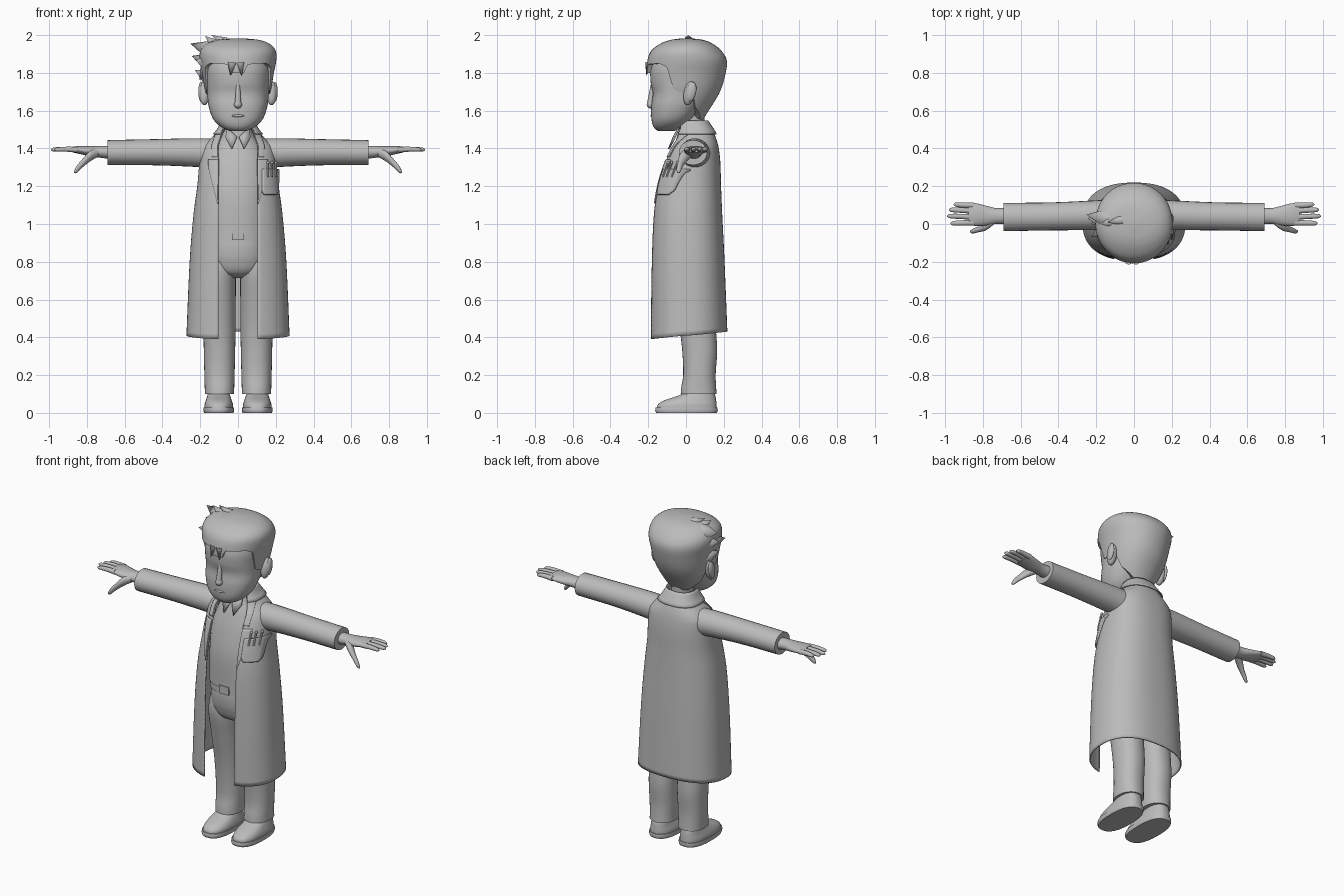
import bpy, bmesh, math
from math import sin, cos, pi, asin
from mathutils import Vector, Matrix

GREY = bpy.data.materials.new("plain grey")
GREY.diffuse_color = (0.5, 0.5, 0.5, 1)


def finish(name, bm):
    bmesh.ops.recalc_face_normals(bm, faces=bm.faces)
    me = bpy.data.meshes.new(name)
    bm.to_mesh(me)
    bm.free()
    me.materials.append(GREY)
    ob = bpy.data.objects.new(name, me)
    bpy.context.collection.objects.link(ob)
    return ob


def interp(tab, z):
    """Smooth interpolation of rows (z, a, b, ...)."""
    z = min(max(z, tab[0][0]), tab[-1][0])
    i = 0
    while i < len(tab) - 2 and z > tab[i + 1][0]:
        i += 1

    def slope(j, k):
        a, b = max(j - 1, 0), min(j + 1, len(tab) - 1)
        return (tab[b][k] - tab[a][k]) / (tab[b][0] - tab[a][0])
    h = tab[i + 1][0] - tab[i][0]
    s = (z - tab[i][0]) / h
    return [(2*s**3 - 3*s*s + 1) * tab[i][k] + (s**3 - 2*s*s + s) * h * slope(i, k)
            + (3*s*s - 2*s**3) * tab[i + 1][k] + (s**3 - s*s) * h * slope(i + 1, k)
            for k in range(1, len(tab[0]))]


def surf(tab, t, z, n=2.0, off=0.0, cx=0.0):
    """Point on a body of rows (z, half width, front y, back y); t = 0 is front."""
    hw, yf, yb = interp(tab, z)
    p = lambda v: math.copysign(abs(v) ** (2 / n), v)
    return Vector((cx + (hw + off) * p(sin(t)),
                   (yf + yb) / 2 - ((yb - yf) / 2 + off) * p(cos(t)), z))


def grid(name, f, nu, nv, closed=True, thick=0, caps=True):
    bm = bmesh.new()
    m = nu if closed else nu + 1
    rows = [[bm.verts.new(f(i / nu, j / nv)) for i in range(m)] for j in range(nv + 1)]
    for a, b in zip(rows, rows[1:]):
        for i in range(nu):
            k = (i + 1) % m
            bm.faces.new((a[i], a[k], b[k], b[i]))
    if closed and caps:
        bm.faces.new(rows[0])
        bm.faces.new(rows[-1])
    ob = finish(name, bm)
    if thick:
        mod = ob.modifiers.new("thickness", 'SOLIDIFY')
        mod.thickness, mod.offset = thick, 0
    return ob


def loft(name, tab, n=2.0, nv=30, cx=0.0):
    z0, z1 = tab[0][0], tab[-1][0]
    return grid(name, lambda u, v: surf(tab, 2 * pi * u, z0 + (z1 - z0) * v, n, 0, cx), 48, nv)


def limb(name, tab, side, nv=16):
    """Tube along x, rows (x, y, z, y radius, z radius)."""
    def f(u, v):
        x = tab[0][0] + (tab[-1][0] - tab[0][0]) * (1 - (1 - v) ** 1.5)
        y, z, ry, rz = interp(tab, x)
        return Vector((side * x, y + ry * cos(2 * pi * u), z + rz * sin(2 * pi * u)))
    return grid(name, f, 24, nv)


def ball(name, c, s, rot=0.0):
    bm = bmesh.new()
    bmesh.ops.create_uvsphere(bm, u_segments=20, v_segments=12, radius=1, matrix=Matrix.Translation(c)
                              @ Matrix.Rotation(rot, 4, 'X') @ Matrix.Diagonal((*s, 1)))
    return finish(name, bm)


def cone(name, a, b, r1, r2=0.0, seg=10):
    a, b = Vector(a), Vector(b)
    bm = bmesh.new()
    bmesh.ops.create_cone(bm, cap_ends=True, segments=seg, radius1=r1, radius2=r2, depth=(b - a).length,
                          matrix=Matrix.Translation((a + b) / 2)
                          @ (b - a).to_track_quat('Z', 'Y').to_matrix().to_4x4())
    return finish(name, bm)


# Head and neck
HEAD = [(1.493, .045, -.15, -.06), (1.51, .085, -.17, -.02), (1.55, .128, -.182, .03),
        (1.62, .155, -.184, .08), (1.69, .163, -.176, .12), (1.75, .167, -.187, .15),
        (1.82, .172, -.187, .17), (1.90, .16, -.16, .16)]
loft("head", HEAD, 2.3)
loft("neck", [(1.40, .075, -.04, .12), (1.50, .062, -.035, .10), (1.62, .065, -.04, .10)])
ball("nose", (0, -.186, 1.632), (.021, .022, .02))
cone("nose_bridge", (0, -.19, 1.63), (0, -.176, 1.74), .018, .01)
ball("lips", (0, -.18, 1.573), (.036, .009, .007))

# Hair: a cap whose lower edge follows the hairline
HAIR = [(1.53, .09, -.12, .075), (1.60, .14, -.16, .12), (1.70, .172, -.19, .18),
        (1.80, .19, -.208, .21), (1.87, .203, -.203, .215), (1.92, .198, -.182, .185),
        (1.955, .165, -.135, .14), (1.975, .11, -.08, .09), (1.983, .03, -.02, .03)]
LINE = [(0, 1.80), (9, 1.80), (14, 1.845), (48, 1.85), (62, 1.83), (72, 1.71), (88, 1.69),
        (100, 1.70), (115, 1.62), (145, 1.56), (181, 1.54)]


def hair(u, v):
    t = 2 * pi * u - pi
    d = abs(math.degrees(t))
    k = next(i for i in range(len(LINE) - 1) if d <= LINE[i + 1][0])
    (a, za), (b, zb) = LINE[k], LINE[k + 1]
    low = za + (zb - za) * (d - a) / (b - a)
    if v == 0:
        return surf(HAIR, t, low, 2.1, -.045)
    return surf(HAIR, t, 1.983 - (1.983 - low) * (1 - (v - 1/36) * 36/35) ** 1.8, 2.1)


grid("hair", hair, 120, 36)
for x, tip in ((-.03, -.04), (.012, .02)):
    cone("fringe_tuft", (x, -.19, 1.85), (tip, -.212, 1.785), .026)
SPIKES = [((-.14, .03, 1.92), (-.252, .05, 1.955), .055), ((-.165, .02, 1.86), (-.245, .03, 1.89), .045),
          ((-.16, -.03, 1.85), (-.225, -.07, 1.87), .045), ((-.165, .02, 1.78), (-.228, 0, 1.815), .04),
          ((-.12, .01, 1.95), (-.175, .0, 1.995), .03), ((-.07, .02, 1.962), (-.14, .01, 2.0), .028),
          ((-.17, 0, 1.82), (-.205, -.02, 1.76), .03)]
for a, b, r in SPIKES:
    cone("hair_spike", a, b, r)

# Long coat, open at the front
COAT = [(.38, .27, -.192, .216), (.80, .252, -.187, .20), (1.05, .232, -.178, .188),
        (1.20, .212, -.158, .182), (1.33, .20, -.118, .178), (1.41, .185, -.08, .168),
        (1.455, .135, -.058, .155), (1.50, .098, -.045, .135), (1.545, .08, -.035, .11)]
N = 2.4


def edge_x(z):
    return .103 if z < 1.42 else .103 - .045 * (z - 1.42) / .125


def t_at(z, x):
    return asin(min(1, x / interp(COAT, z)[0]) ** (N / 2))


def coat(u, v):
    z = .39 + 1.155 * v
    t0 = t_at(z, edge_x(z))
    t = t0 + (2 * pi - 2 * t0) * u
    p = surf(COAT, t, z, N)
    p.z += .04 * (1 - cos(t)) / 2 * (1 - v) ** 2
    return p


def collar(u, v):
    z = 1.475 + .072 * v
    t0 = t_at(z, edge_x(z))
    return surf(COAT, t0 + (2 * pi - 2 * t0) * u, z, N, .014 - .008 * v)


grid("coat", coat, 72, 44, False, .007)
grid("coat_collar", collar, 48, 5, False, .006)


def patch(name, side, x0, x1, z0, z1, off, thick):
    """Plate laid on the coat; x0 and x1 are functions of height."""
    def f(u, v):
        z = z0 + (z1 - z0) * v
        p = surf(COAT, t_at(z, x0(z) + (x1(z) - x0(z)) * u), z, N, off)
        p.x *= side
        return p
    return grid(name, f, 8, 16, False, thick)


for s in (-1, 1):
    patch("lapel", s, edge_x, lambda z: edge_x(z) + .048 * min(1, (z - 1.10) / .2), 1.11, 1.34, .007, .005)
    patch("upper_lapel", s, edge_x, lambda z: edge_x(z) + .03, 1.355, 1.50, .007, .005)

# Chest pocket with pens
patch("pocket", 1, lambda z: .122 + .012 * max(0, (1.175 - z) / .02),
      lambda z: .205 - .01 * max(0, (1.175 - z) / .02), 1.155, 1.29, .008, .012)
for x in (.148, .168, .187):
    lo, hi = (surf(COAT, t_at(z, x), z, N, .014) for z in (1.25, 1.325))
    cone("pen", lo, hi, .006, .006, 8)
    ball("pen_cap", hi, (.008, .008, .008))

# Shirt, collar flaps and belt
loft("shirt", [(.95, .165, -.138, .15), (1.15, .165, -.135, .15), (1.30, .16, -.105, .15),
               (1.40, .13, -.072, .14), (1.46, .09, -.048, .125), (1.50, .07, -.042, .11)], 2.3)
loft("belt", [(.91, .163, -.132, .148), (.975, .163, -.132, .148)], 2.3, 2)
bm = bmesh.new()
bmesh.ops.create_cube(bm, size=1, matrix=Matrix.Translation((0, -.134, .94)) @ Matrix.Diagonal((.065, .016, .05, 1)))
finish("buckle", bm)
for s in (-1, 1):
    bm = bmesh.new()
    bm.faces.new([bm.verts.new((s * x, y, z)) for x, y, z in
                  ((.004, -.062, 1.46), (.032, -.088, 1.395), (.065, -.055, 1.455), (.06, -.035, 1.51))])
    ob = finish("shirt_collar_flap", bm)
    ob.modifiers.new("thickness", 'SOLIDIFY').thickness = .008

# Trousers
loft("trouser_seat", [(.715, .06, -.04, .09), (.74, .12, -.09, .13), (.80, .155, -.118, .15),
                      (.87, .16, -.128, .152), (.94, .16, -.125, .148)], 2.3)
LEG = [(.10, .078, -.028, .162), (.13, .078, -.026, .16), (.20, .08, -.015, .157), (.33, .083, -.02, .165),
       (.45, .085, -.035, .158), (.60, .086, -.065, .15), (.75, .085, -.095, .14), (.85, .07, -.09, .13)]
SOLE = [(0, .078, -.158, .164), (.012, .081, -.163, .168), (.028, .08, -.16, .167)]
SHOE = [(.024, .076, -.155, .163), (.045, .075, -.148, .162), (.065, .069, -.118, .16),
        (.085, .062, -.06, .157), (.10, .058, -.02, .153), (.125, .056, .0, .15)]

# Paired limbs
for s in (-1, 1):
    loft("trouser_leg", LEG, 2.2, 30, s * .098)
    loft("shoe_sole", SOLE, 2.5, 4, s * .102)
    loft("shoe_upper", SHOE, 2.4, 16, s * .102)
    ball("ear", (s * .178, .018, 1.692), (.028, .03, .064), -.2)
    ball("ear_lobe_rim", (s * .196, .028, 1.70), (.014, .026, .052), -.2)
    limb("sleeve", [(.12, .05, 1.372, .08, .08), (.22, .046, 1.378, .078, .076),
                    (.45, .04, 1.38, .074, .069), (.69, .037, 1.378, .075, .066)], s)
    limb("hand", [(.66, .042, 1.378, .044, .036), (.73, .042, 1.382, .042, .031),
                  (.78, .044, 1.385, .052, .027), (.84, .05, 1.392, .06, .021),
                  (.875, .052, 1.394, .056, .015)], s)
    for y, y2, tip in ((.098, .103, .955), (.07, .075, .98), (.038, .042, .99), (.007, .004, .972)):
        limb("finger", [(.85, y, 1.393, .016, .015), (.91, (y + y2) / 2, 1.396, .014, .013),
                        (tip - .012, y2, 1.394, .011, .010), (tip, y2, 1.393, .003, .003)], s)
    limb("thumb", [(.74, .02, 1.378, .022, .022), (.785, -.008, 1.358, .026, .028),
                   (.825, -.028, 1.32, .016, .022), (.855, -.038, 1.288, .012, .018),
                   (.868, -.04, 1.274, .004, .005)], s)

# Smooth shading with sharp edges kept
for ob in bpy.context.scene.objects:
    ob.select_set(True)
    bpy.context.view_layer.objects.active = ob
bpy.ops.object.shade_smooth_by_angle(angle=math.radians(40))
